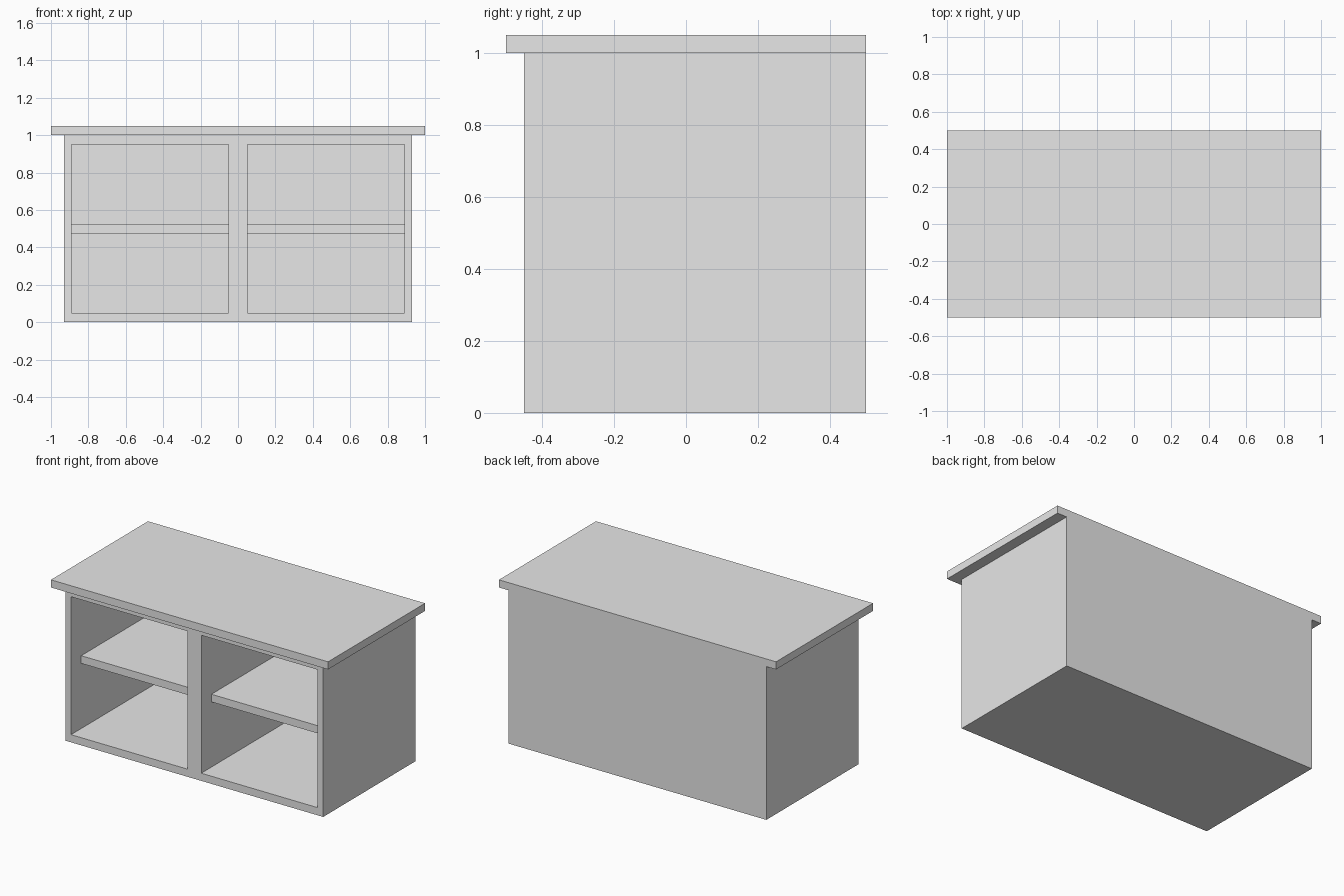
import bpy
import bmesh

cube = bpy.data.objects.get("Cube")
if cube:
    bpy.data.objects.remove(cube, do_unlink=True)

# Single plain grey
GREY = (0.8, 0.8, 0.8, 1.0)
grey = bpy.data.materials.new("plain grey")
grey.use_nodes = True
grey.diffuse_color = GREY
shader = next(n for n in grey.node_tree.nodes if n.type == 'BSDF_PRINCIPLED')
shader.inputs["Base Color"].default_value = GREY

# Main sizes
HALF_W, FRONT, BACK, HEIGHT = 0.93, -0.45, 0.5, 1.0
SIDE, BOARD = 0.04, 0.05
SHELF_INSET = 0.105
OPEN_X = (BOARD, HALF_W - SIDE)
OPEN_Z = (BOARD, HEIGHT - BOARD)
INNER_BACK = BACK - BOARD


def finish(name, bm):
    bmesh.ops.recalc_face_normals(bm, faces=bm.faces)
    mesh = bpy.data.meshes.new(name)
    bm.to_mesh(mesh)
    bm.free()
    mesh.materials.append(grey)
    obj = bpy.data.objects.new(name, mesh)
    bpy.context.collection.objects.link(obj)
    return obj


def box(name, xs, ys, zs):
    bm = bmesh.new()
    bmesh.ops.create_cube(bm, size=1)
    for v in bm.verts:
        v.co = [r[0] if c < 0 else r[1] for c, r in zip(v.co, (xs, ys, zs))]
    return finish(name, bm)


# Cabinet body with two compartments hollowed from the front
cabinet = box("cabinet_body", (-HALF_W, HALF_W), (FRONT, BACK), (0, HEIGHT))
for side, sign in (("left", 1), ("right", -1)):
    xs = sorted(sign * x for x in OPEN_X)
    cutter = box(side + "_compartment_cutter", xs, (FRONT - 0.1, INNER_BACK), OPEN_Z)
    cutter.hide_render = True
    cutter.hide_viewport = True
    cut = cabinet.modifiers.new(side + " compartment", 'BOOLEAN')
    cut.operation = 'DIFFERENCE'
    cut.solver = 'EXACT'
    cut.object = cutter

    # Middle shelf, set back from the opening
    middle = HEIGHT / 2
    box(side + "_shelf", xs, (FRONT + SHELF_INSET, INNER_BACK),
        (middle - BOARD / 2, middle + BOARD / 2))

# Countertop overhanging the front and sides, flush at the back
box("countertop", (-1, 1), (-0.5, BACK), (HEIGHT, HEIGHT + BOARD))
